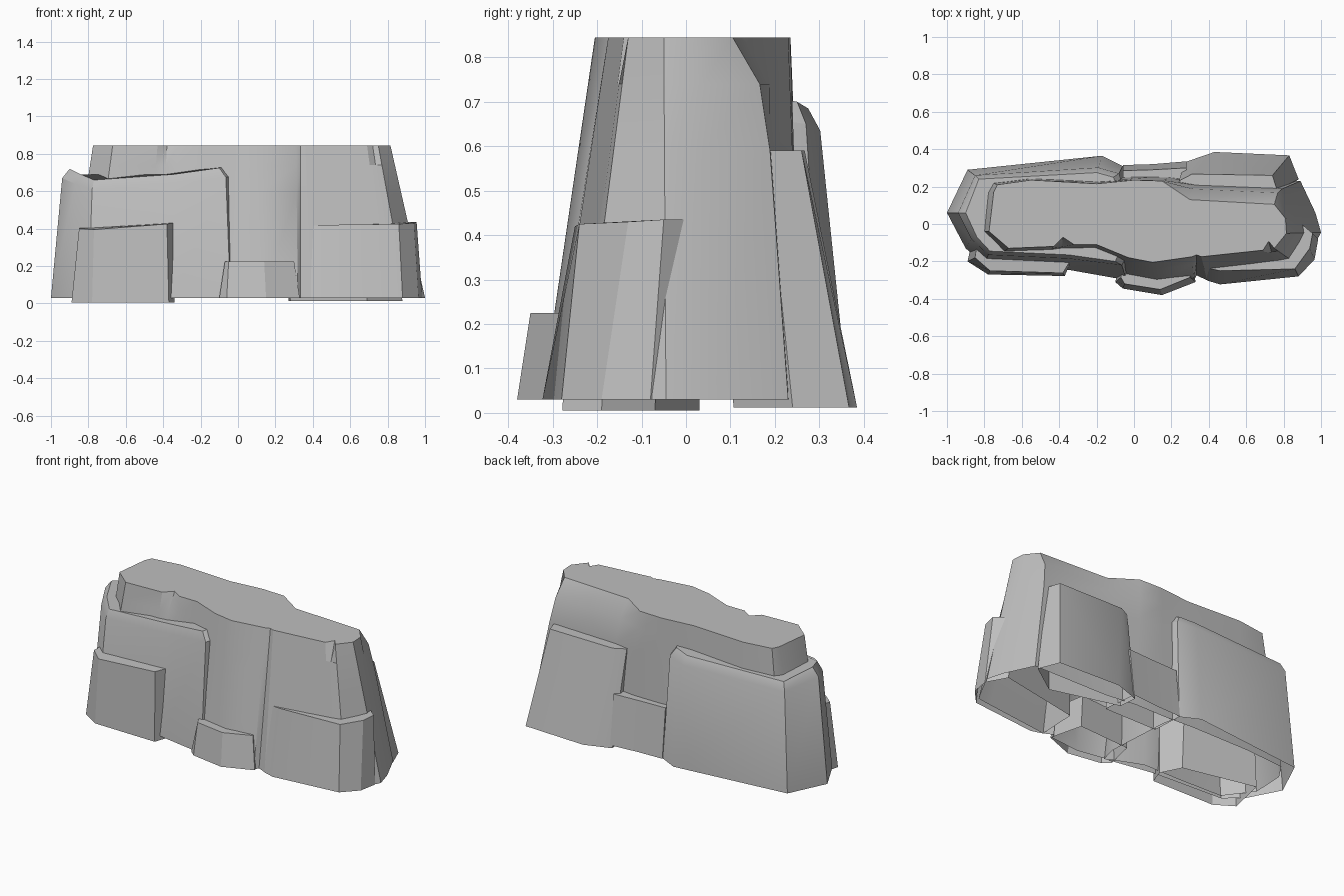
import bpy, bmesh, math

stone = bpy.data.materials.new("grey_stone")
stone.diffuse_color = (0.52, 0.52, 0.52, 1)


def loft(name, rings):
    """Open-bottomed shell through rings of points, capped on the last ring."""
    bm = bmesh.new()
    loops = [[bm.verts.new(p) for p in ring] for ring in rings]
    for a, b in zip(loops, loops[1:]):
        n = len(a)
        for i in range(n):
            j = (i + 1) % n
            bm.faces.new((a[i], a[j], b[j], b[i]))
    cap = bm.faces.new(loops[-1])
    cap.normal_update()
    if cap.normal.z < 0:
        bmesh.ops.reverse_faces(bm, faces=bm.faces[:])
    mesh = bpy.data.meshes.new(name)
    bm.to_mesh(mesh)
    bm.free()
    mesh.materials.append(stone)
    ob = bpy.data.objects.new(name, mesh)
    bpy.context.collection.objects.link(ob)
    bpy.ops.object.select_all(action='DESELECT')
    ob.select_set(True)
    bpy.context.view_layer.objects.active = ob
    bpy.ops.object.shade_smooth_by_angle(angle=math.radians(28))
    return ob


def raised(points, heights, drop=0):
    return [(x, y, h - drop) for (x, y), h in zip(points, heights)]


# Main cliff: top x, top y, bottom x, bottom y, sideways bulge, rim nick depth
outline = [
    (-0.775, -0.04, -0.90, -0.04, 0, 0), (-0.67, -0.13, -0.78, -0.20, 0, 0),
    (-0.43, -0.12, -0.50, -0.21, 0, 0), (-0.38, -0.11, -0.42, -0.21, 0, 0.04),
    (-0.32, -0.11, -0.36, -0.21, 0, 0), (-0.20, -0.11, -0.25, -0.21, 0, 0),
    (-0.03, -0.18, -0.06, -0.29, 0, 0), (0.10, -0.205, 0.13, -0.325, 0, 0),
    (0.31, -0.175, 0.32, -0.305, 0, 0), (0.335, -0.165, 0.335, -0.275, 0, 0),
    (0.36, -0.175, 0.39, -0.30, 0, 0), (0.69, -0.14, 0.80, -0.25, 0, 0),
    (0.72, -0.137, 0.84, -0.245, 0, 0.045), (0.75, -0.13, 0.90, -0.235, 0, 0),
    (0.815, -0.05, 1.00, -0.045, 0, 0), (0.81, 0.03, 0.97, 0.06, 0, 0),
    (0.75, 0.105, 0.89, 0.23, 0.045, 0), (0.30, 0.13, 0.40, 0.235, 0.045, 0),
    (0.15, 0.23, 0.20, 0.26, 0, 0), (0.00, 0.235, 0.00, 0.26, 0, 0),
    (-0.20, 0.215, -0.20, 0.27, 0, 0), (-0.55, 0.235, -0.58, 0.27, 0, 0),
    (-0.73, 0.21, -0.83, 0.25, 0, 0), (-0.75, 0.17, -0.89, 0.16, 0, 0)]


def cliff_ring(z):
    t = (0.845 - z) / 0.815
    swell = 1 if 0.5 < z < 0.8 else 0
    rim = 1 if z > 0.8 else 0
    return [(tx + (bx - tx) * t, ty + (by - ty) * t + bulge * swell + nick * rim, z)
            for tx, ty, bx, by, bulge, nick in outline]


loft("main_cliff", [cliff_ring(z) for z in (0.03, 0.59, 0.74, 0.845)])

# Tall shoulder wrapping the left end, with a chamfered top edge
low = [(-0.04, 0.20), (-0.06, 0.31), (-0.17, 0.365), (-0.89, 0.29), (-1.0, 0.06),
       (-0.90, -0.13), (-0.80, -0.22), (-0.35, -0.245), (-0.04, -0.30), (-0.015, -0.20)]
mid = [(-0.06, 0.20), (-0.08, 0.27), (-0.19, 0.302), (-0.85, 0.26), (-0.94, 0.06),
       (-0.87, -0.08), (-0.78, -0.165), (-0.35, -0.185), (-0.065, -0.22), (-0.03, -0.16)]
top = [(-0.09, 0.20), (-0.11, 0.25), (-0.20, 0.275), (-0.83, 0.24), (-0.90, 0.06),
       (-0.84, -0.07), (-0.77, -0.145), (-0.35, -0.165), (-0.10, -0.20), (-0.08, -0.15)]
height = [0.71, 0.70, 0.685, 0.68, 0.72, 0.69, 0.66, 0.69, 0.725, 0.73]
loft("left_shoulder", [raised(low, [0.03] * 10), raised(mid, height, 0.05),
                       raised(top, height)])

# Low boulders set deep into the cliff: bottom z, bottom path, top heights, top path
ledges = {
    "front_left_ledge": (
        0.005, [(-0.84, 0.03), (-0.89, -0.20), (-0.78, -0.27), (-0.37, -0.278),
                (-0.34, -0.19), (-0.40, -0.07)],
        [0.42, 0.40, 0.395, 0.425, 0.435, 0.435],
        [(-0.82, 0.03), (-0.85, -0.18), (-0.77, -0.25), (-0.38, -0.262),
         (-0.325, -0.17), (-0.40, -0.05)]),
    "front_centre_ledge": (
        0.03, [(-0.06, -0.13), (-0.10, -0.31), (-0.06, -0.345), (0.15, -0.38),
               (0.33, -0.31), (0.28, -0.11)],
        [0.225] * 6,
        [(-0.05, -0.13), (-0.07, -0.285), (-0.05, -0.32), (0.14, -0.35),
         (0.30, -0.285), (0.27, -0.11)]),
    "front_right_ledge": (
        0.03, [(0.40, -0.06), (0.39, -0.302), (0.46, -0.323), (0.88, -0.28),
               (0.965, -0.19), (0.985, -0.08), (0.92, 0.04)],
        [0.415, 0.415, 0.42, 0.425, 0.43, 0.435, 0.435],
        [(0.40, -0.06), (0.39, -0.235), (0.46, -0.25), (0.86, -0.24),
         (0.94, -0.13), (0.955, -0.05), (0.86, 0.03)]),
    "back_right_ledge": (
        0.012, [(0.28, 0.22), (0.27, 0.33), (0.43, 0.385), (0.83, 0.367),
                (0.88, 0.24), (0.69, 0.107)],
        [0.59] * 6,
        [(0.24, 0.14), (0.24, 0.23), (0.31, 0.267), (0.74, 0.26),
         (0.765, 0.18), (0.66, 0.07)]),
    "back_centre_ledge": (
        0.03, [(-0.05, 0.12), (-0.06, 0.315), (0.10, 0.32), (0.28, 0.335), (0.30, 0.12)],
        [0.33] * 5,
        [(-0.05, 0.12), (-0.06, 0.285), (0.10, 0.29), (0.28, 0.30), (0.30, 0.12)]),
}
for name, (z0, bottom, heights, upper) in ledges.items():
    loft(name, [raised(bottom, [z0] * len(bottom)), raised(upper, heights)])
